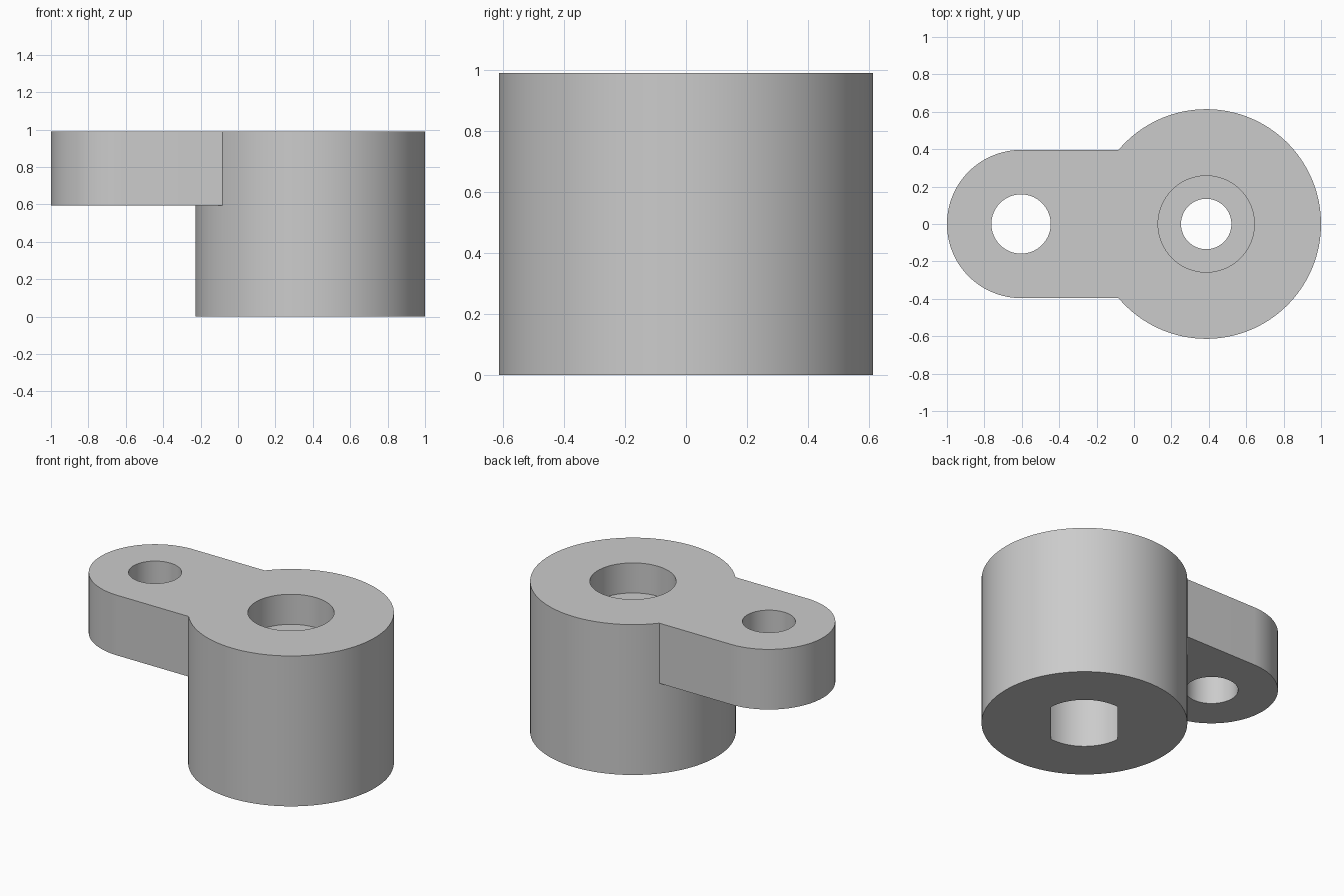
import bpy
import bmesh
from math import cos, sin, pi, radians, asin

cube = bpy.data.objects.get("Cube")
if cube:
    bpy.data.objects.remove(cube)

U = 2 / 50.5            # one design unit
HEIGHT = 25 * U
HUB_X = 1 - 15.5 * U
PIN_X = -1 + 10 * U
ARM_Z = 15 * U

grey = bpy.data.materials.new("plain_grey")
grey.use_nodes = True
colour = (0.6, 0.6, 0.6, 1)
grey.diffuse_color = colour
grey.node_tree.nodes["Principled BSDF"].inputs["Base Color"].default_value = colour


def arc(cx, r, start, end, steps):
    return [(cx + r * cos(start + (end - start) * i / steps),
             r * sin(start + (end - start) * i / steps)) for i in range(steps + 1)]


def circle(cx, r, steps=96):
    return arc(cx, r, 0, 2 * pi, steps)[:-1]


def prism(name, outline, z0, z1):
    """Extrude a flat outline from z0 to z1."""
    bm = bmesh.new()
    face = bm.faces.new([bm.verts.new((x, y, z0)) for x, y in outline])
    top = bmesh.ops.extrude_face_region(bm, geom=[face])["geom"]
    bmesh.ops.translate(bm, vec=(0, 0, z1 - z0),
                        verts=[v for v in top if isinstance(v, bmesh.types.BMVert)])
    bmesh.ops.recalc_face_normals(bm, faces=bm.faces)
    mesh = bpy.data.meshes.new(name)
    bm.to_mesh(mesh)
    bm.free()
    mesh.materials.append(grey)
    obj = bpy.data.objects.new(name, mesh)
    bpy.context.collection.objects.link(obj)
    return obj


def combine(body, other, operation):
    """Apply a boolean and discard the helper."""
    other.hide_render = True
    mod = body.modifiers.new(other.name, 'BOOLEAN')
    mod.operation = operation
    mod.solver = 'EXACT'
    mod.object = other
    bpy.context.view_layer.objects.active = body
    bpy.ops.object.modifier_apply(modifier=mod.name)
    bpy.data.objects.remove(other)


# Round hub with a rounded arm at its top
body = prism("crank_hub_and_arm", circle(HUB_X, 15.5 * U, 128), 0, HEIGHT)
arm_outline = arc(PIN_X, 10 * U, pi / 2, 3 * pi / 2, 64) + [(0.05, -10 * U), (0.05, 10 * U)]
combine(body, prism("arm", arm_outline, ARM_Z, HEIGHT), 'UNION')

# Pin hole, screw hole and counterbore
combine(body, prism("pin_hole", circle(PIN_X, 4 * U), 0.3, 1.2), 'DIFFERENCE')
combine(body, prism("counterbore", circle(HUB_X, 6.5 * U), HEIGHT - 5 * U, 1.2), 'DIFFERENCE')
combine(body, prism("screw_hole", circle(HUB_X, 3.4 * U), -0.2, 1.2), 'DIFFERENCE')

# Shaft socket underneath: a circle with two flats
turn = radians(50)
half = asin(5 / 7)
socket = arc(HUB_X, 7 * U, turn - half, turn + half, 32)
socket += arc(HUB_X, 7 * U, turn + pi - half, turn + pi + half, 32)
combine(body, prism("shaft_socket", socket, -0.2, 15 * U), 'DIFFERENCE')

# Smooth curved walls with crisp edges
bpy.ops.object.select_all(action='DESELECT')
body.select_set(True)
bpy.context.view_layer.objects.active = body
bpy.ops.object.shade_smooth_by_angle(angle=radians(30))
